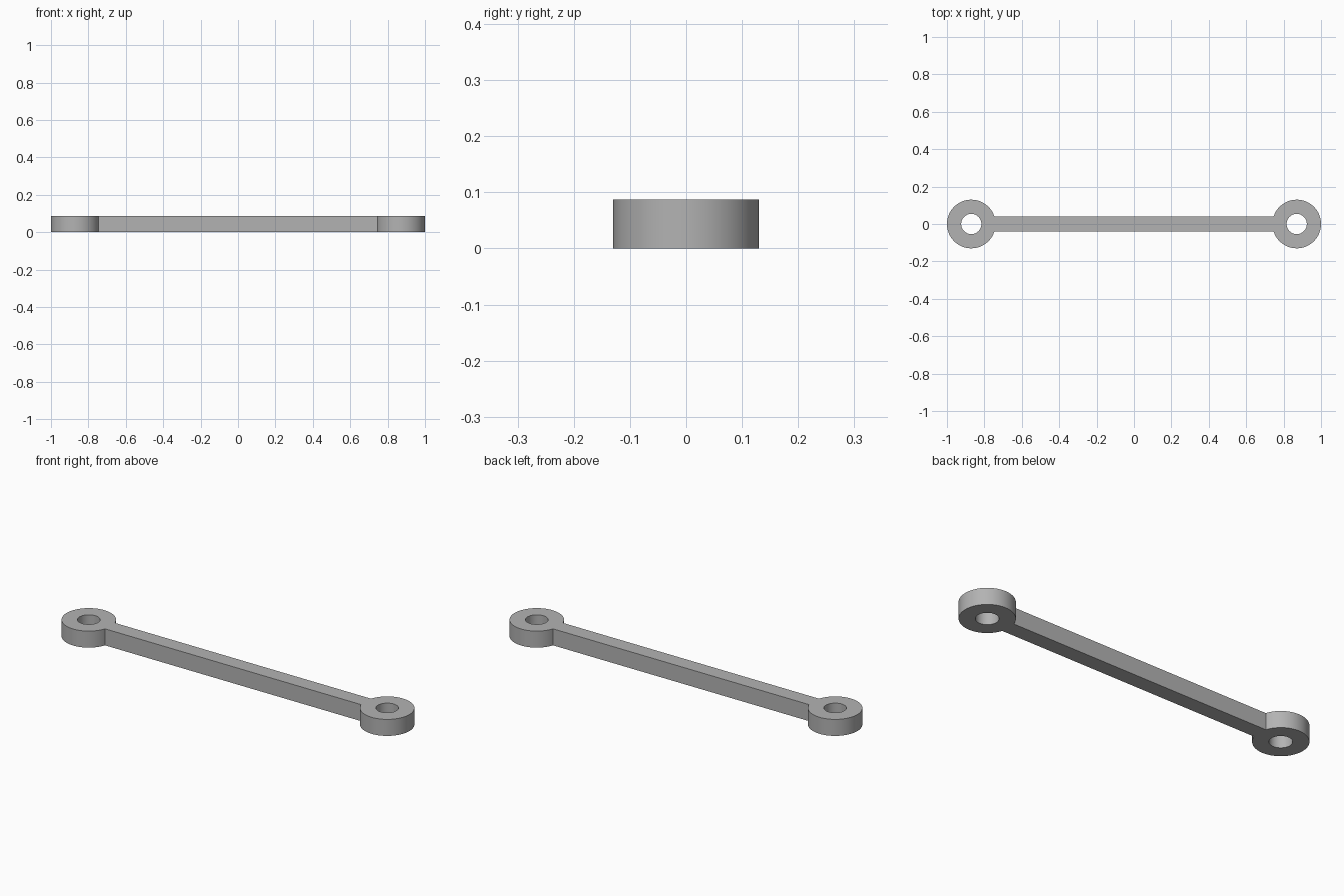
import bpy, bmesh
from math import pi, asin, sin, cos, radians

if "Cube" in bpy.data.objects:
    bpy.data.objects.remove(bpy.data.objects["Cube"], do_unlink=True)

CENTRE, EYE_R, HOLE_R = 0.87, 0.13, 0.054
BAR_HALF, HEIGHT = 0.041, 0.087
SEGMENTS = 64

# Plain grey metal
grey = bpy.data.materials.new("grey")
grey.use_nodes = True
colour = (0.45, 0.45, 0.45, 1)
grey.diffuse_color = colour
grey.node_tree.nodes["Principled BSDF"].inputs["Base Color"].default_value = colour


def arc(cx, radius, start, sweep, count):
    """Points along an arc centred on the x axis."""
    return [(cx + radius * cos(start + sweep * i / count),
             radius * sin(start + sweep * i / count)) for i in range(count + 1)]


def add_loop(bm, points):
    """Closed loop of edges on the ground plane."""
    verts = [bm.verts.new((x, y, 0)) for x, y in points]
    for a, b in zip(verts, verts[1:] + verts[:1]):
        bm.edges.new((a, b))


bm = bmesh.new()

# Outline: two round eyes joined by the straight bar
neck = asin(BAR_HALF / EYE_R)
sweep = 2 * (pi - neck)
add_loop(bm, arc(CENTRE, EYE_R, neck - pi, sweep, SEGMENTS)
         + arc(-CENTRE, EYE_R, neck, sweep, SEGMENTS))

# Pin hole through each eye
for side in (-1, 1):
    add_loop(bm, arc(side * CENTRE, HOLE_R, 0, 2 * pi, SEGMENTS)[:-1])

# Fill the outline around the holes and raise it to full thickness
bmesh.ops.triangle_fill(bm, edges=bm.edges[:], use_beauty=True)
raised = bmesh.ops.extrude_face_region(bm, geom=bm.faces[:], use_keep_orig=True)
top = [v for v in raised["geom"] if isinstance(v, bmesh.types.BMVert)]
bmesh.ops.translate(bm, verts=top, vec=(0, 0, HEIGHT))
bmesh.ops.recalc_face_normals(bm, faces=bm.faces[:])

mesh = bpy.data.meshes.new("link_arm")
bm.to_mesh(mesh)
bm.free()
mesh.materials.append(grey)
link_arm = bpy.data.objects.new("link_arm", mesh)
bpy.context.collection.objects.link(link_arm)

# Smooth round walls, crisp rims
bpy.ops.object.select_all(action="DESELECT")
link_arm.select_set(True)
bpy.context.view_layer.objects.active = link_arm
bpy.ops.object.shade_smooth_by_angle(angle=radians(30))
